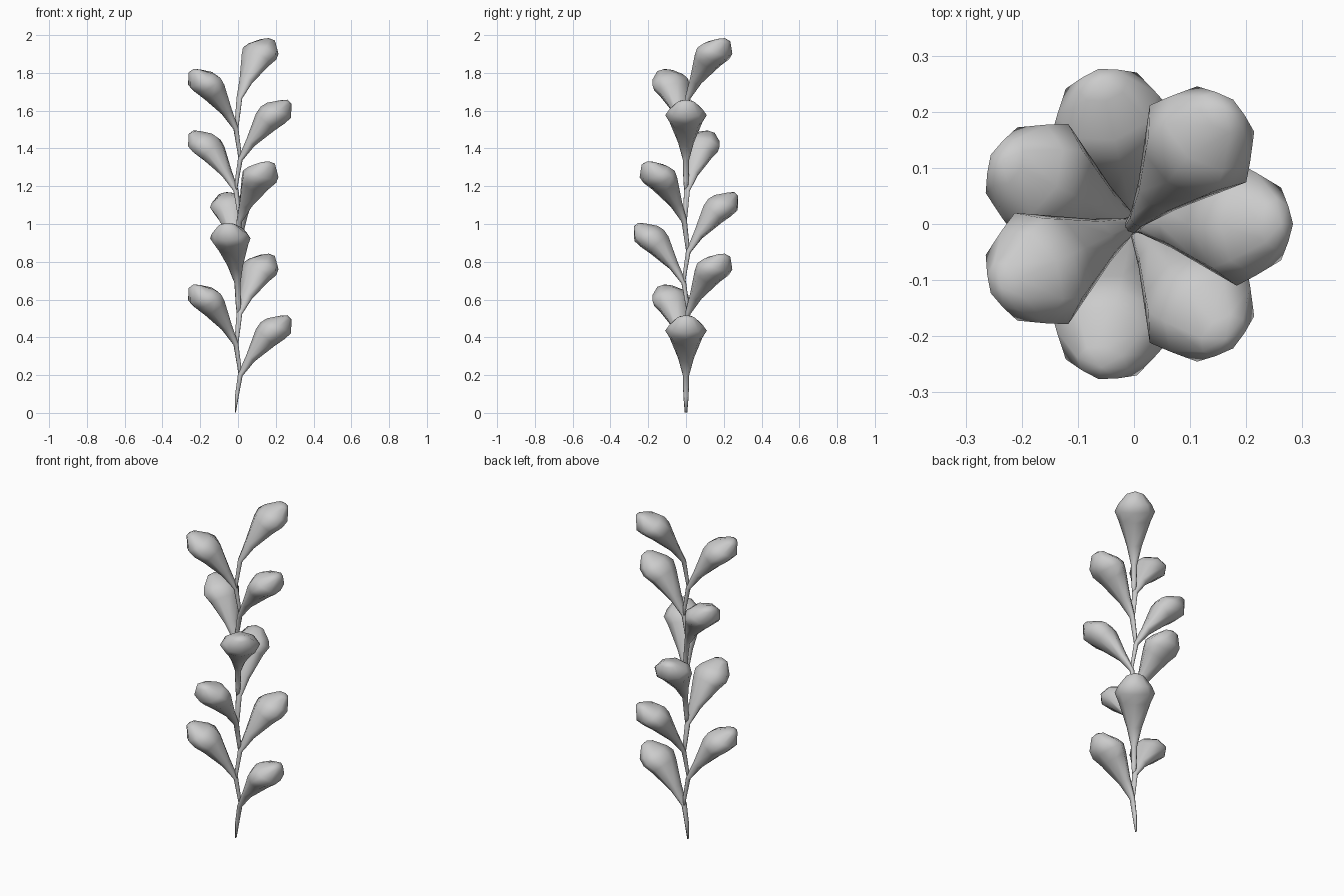
import bpy, bmesh, math
from mathutils import Matrix, Vector

if "Cube" in bpy.data.objects:
    bpy.data.objects.remove(bpy.data.objects["Cube"])

# Cross-sections along one bud: radial distance, height, half thickness, half width, tilt (deg)
RINGS = [
    (-0.014, 0.003, 0.003, 0.007, 0),
    (-0.006, 0.09, 0.010, 0.014, 8),
    (0.012, 0.20, 0.013, 0.017, 18),
    (0.066, 0.29, 0.028, 0.042, 40),
    (0.145, 0.40, 0.067, 0.088, 42),
    (0.183, 0.435, 0.077, 0.110, 36),
    (0.217, 0.461, 0.075, 0.092, 32),
    (0.254, 0.505, 0.031, 0.046, 18),
]
SIDES = 8
COUNT = 10
STEP_Z = 0.163
STEP_ANGLE = math.radians(4 * 360 / 7)


def bud_mesh():
    bm = bmesh.new()
    loops = []
    for r, z, thick, width, tilt in RINGS:
        t = math.radians(tilt)
        # the last ring faces outward and up like a blunt tip
        across = Vector((math.cos(t), 0, -math.sin(t)))
        loop = []
        for i in range(SIDES):
            a = math.tau * i / SIDES
            p = Vector((r, 0, z)) + across * (thick * math.cos(a))
            p.y = width * math.sin(a)
            loop.append(bm.verts.new(p))
        loops.append(loop)
    for lo, hi in zip(loops, loops[1:]):
        for i in range(SIDES):
            j = (i + 1) % SIDES
            bm.faces.new((lo[i], lo[j], hi[j], hi[i]))
    bm.faces.new(list(reversed(loops[0])))
    # slightly domed tip
    tip = bm.verts.new((0.262, 0, 0.517))
    for i in range(SIDES):
        bm.faces.new((loops[-1][i], loops[-1][(i + 1) % SIDES], tip))
    bmesh.ops.recalc_face_normals(bm, faces=bm.faces)
    for f in bm.faces:
        f.smooth = True
    me = bpy.data.meshes.new("bud")
    bm.to_mesh(me)
    bm.free()
    return me


# Stemmed buds spiralling up the sprig
mesh = bud_mesh()
for n in range(COUNT):
    ob = bpy.data.objects.new(f"stemmed_bud_{n + 1}", mesh)
    bpy.context.collection.objects.link(ob)
    ob.matrix_world = Matrix.Translation((0, 0, n * STEP_Z)) @ Matrix.Rotation(n * STEP_ANGLE, 4, 'Z')
